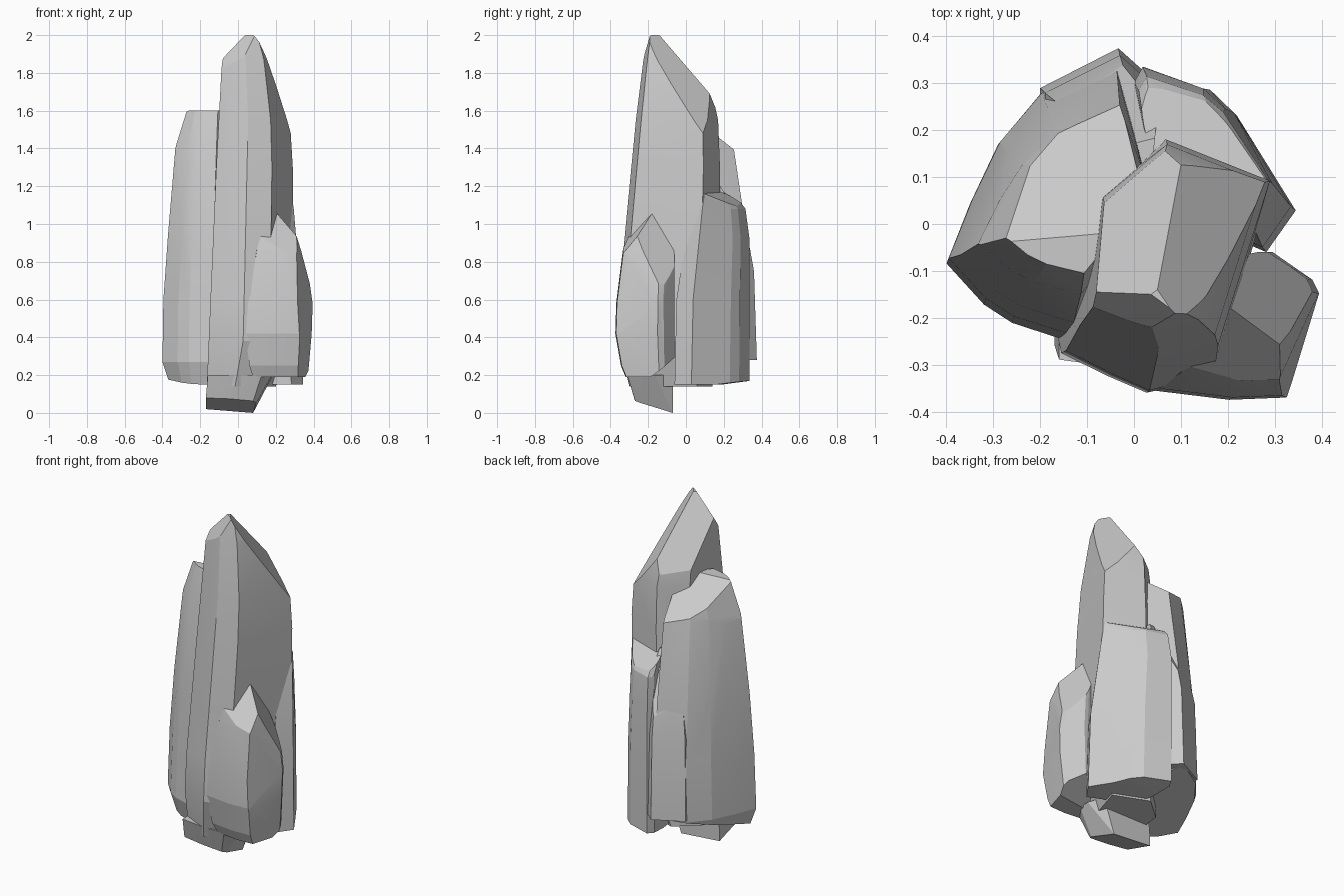
import bpy, bmesh
from mathutils import Vector


def hull(bm):
    """Wrap all points in a clean convex skin."""
    bmesh.ops.delete(bm, geom=bm.edges[:], context='EDGES_FACES')
    out = bmesh.ops.convex_hull(bm, input=bm.verts[:])
    junk = {g for g in out['geom_interior'] + out['geom_unused']
            if isinstance(g, bmesh.types.BMVert)}
    bmesh.ops.delete(bm, geom=list(junk), context='VERTS')
    bmesh.ops.dissolve_limit(bm, angle_limit=0.03, verts=bm.verts[:], edges=bm.edges[:])
    bmesh.ops.recalc_face_normals(bm, faces=bm.faces[:])


def shard(name, footprint, levels, chops=()):
    """Stack one footprint, fitted to (z, x0, x1, y0, y1) boxes, then chop
    facets through triples of points."""
    xs, ys = zip(*footprint)
    bm = bmesh.new()
    for z, x0, x1, y0, y1 in levels:
        for x, y in footprint:
            u = (x - min(xs)) / (max(xs) - min(xs))
            v = (y - min(ys)) / (max(ys) - min(ys))
            bm.verts.new((x0 + u * (x1 - x0), y0 + v * (y1 - y0), z))
    mid = sum((v.co for v in bm.verts), Vector()) / len(bm.verts)
    hull(bm)
    for a, b, c in chops:
        a, b, c = Vector(a), Vector(b), Vector(c)
        n = (b - a).cross(c - a).normalized()
        if n.dot(mid - a) > 0:
            n = -n
        bmesh.ops.bisect_plane(bm, geom=bm.verts[:] + bm.edges[:] + bm.faces[:],
                               plane_co=a, plane_no=n, clear_outer=True)
        hull(bm)
    me = bpy.data.meshes.new(name)
    bm.to_mesh(me)
    bm.free()
    ob = bpy.data.objects.new(name, me)
    bpy.context.collection.objects.link(ob)
    bpy.ops.object.select_all(action='DESELECT')
    ob.select_set(True)
    bpy.context.view_layer.objects.active = ob
    bpy.ops.object.shade_smooth_by_angle(angle=0.2)
    return ob


# Tall central spire with sloping crown facets
shard("main_spire",
      [(-.15, -.27), (-.05, -.32), (.03, -.355), (.17, -.32),
       (.29, .08), (.05, .18), (-.11, .04)],
      [(.14, -.165, .20, -.30, .14), (.38, -.155, .29, -.36, .17),
       (.62, -.145, .29, -.355, .18), (1.3, -.115, .29, -.29, .18),
       (1.55, -.10, .275, -.265, .17), (1.87, -.085, .22, -.225, .1),
       (2.0, -.05, .16, -.20, .0)],
      [((-.08, -.14, 1.87), (.05, -.14, 2.0), (.05, .17, 1.58)),
       ((.05, -.14, 2.0), (.09, .02, 1.80), (.27, .06, 1.52)),
       ((-.01, -.235, 1.82), (.05, -.16, 2.0), (-.08, -.15, 1.87))])

# Stub the spire stands on, underside rising to the front
shard("spire_foot",
      [(-.17, -.28), (-.05, -.3), (.06, -.3), (.12, -.2), (.08, -.07), (-.17, -.07)],
      [(0, -.17, .12, -.25, -.07), (.08, -.17, .13, -.275, -.07),
       (.2, -.16, .2, -.31, -.07)],
      [((.08, -.07, 0), (-.17, -.07, .02), (.02, -.26, .065)),
       ((.08, -.07, 0), (.10, -.25, .06), (.19, -.1, .2))])

# Left shard, crown sloping to the back
shard("left_shard",
      [(-.40, -.08), (-.32, -.17), (-.26, -.21), (-.14, -.25), (-.05, -.10),
       (.02, .16), (-.04, .375), (-.2, .29), (-.29, .18), (-.35, .05)],
      [(.15, -.36, -.02, -.21, .30), (.27, -.40, .02, -.25, .36),
       (.6, -.395, .02, -.235, .36), (.95, -.37, .02, -.21, .32),
       (1.42, -.33, .02, -.15, .25), (1.6, -.28, .0, -.105, .2)],
      [((-.29, 0, 1.57), (-.18, -.03, 1.6), (-.07, .23, 1.41)),
       ((-.33, -.05, 1.42), (-.29, -.05, 1.57), (-.24, .12, 1.42)),
       ((-.36, -.1, .17), (-.17, -.2, .15), (-.04, .37, .29))])

# Narrow wedge at the back between the left and rear shards
shard("back_wedge",
      [(-.2, .29), (-.04, .375), (.04, .3), (.02, .1), (-.2, .15)],
      [(.28, -.2, .05, .1, .375), (.75, -.19, .05, .1, .36),
       (1.2, -.12, .05, .1, .28)],
      [((-.1, .2, 1.1), (.05, .2, 1.17), (-.04, .345, .85))])

# Rear right shard
shard("rear_shard",
      [(.02, .30), (.04, .34), (.18, .285), (.23, .235), (.35, .03),
       (.29, -.06), (.05, .05)],
      [(.15, .0, .345, -.06, .335), (.6, .0, .335, -.05, .34),
       (.93, .0, .305, .0, .335), (1.08, .01, .295, .02, .315),
       (1.18, .02, .28, .06, .24)],
      [((.13, .13, 1.18), (.05, .2, 1.16), (.18, .28, 1.08)),
       ((.2, .2, 1.14), (.29, .09, 1.15), (.24, .22, 1.0)),
       ((.28, 0, .13), (.1, .1, .14), (.1, .33, .17))])

# Low front right shard with a pointed tip, flush with the spire's front
shard("front_shard",
      [(.03, -.355), (.2, -.375), (.33, -.37), (.395, -.15), (.38, -.12),
       (.29, -.06), (.1, -.1)],
      [(.19, .08, .37, -.32, -.07), (.25, .06, .375, -.345, -.06),
       (.42, .04, .39, -.375, -.06), (.58, .05, .395, -.37, -.06),
       (.86, .1, .355, -.335, -.06), (1.06, .12, .31, -.29, -.06)],
      [((.22, -.19, 1.04), (.17, -.32, .90), (.31, -.32, .86)),
       ((.22, -.19, 1.04), (.29, -.06, .77), (.37, -.18, .74)),
       ((.31, -.33, .86), (.33, -.35, .45), (.39, -.16, .58)),
       ((.19, -.2, .2), (.06, -.3, .14), (.37, -.2, .18))])
